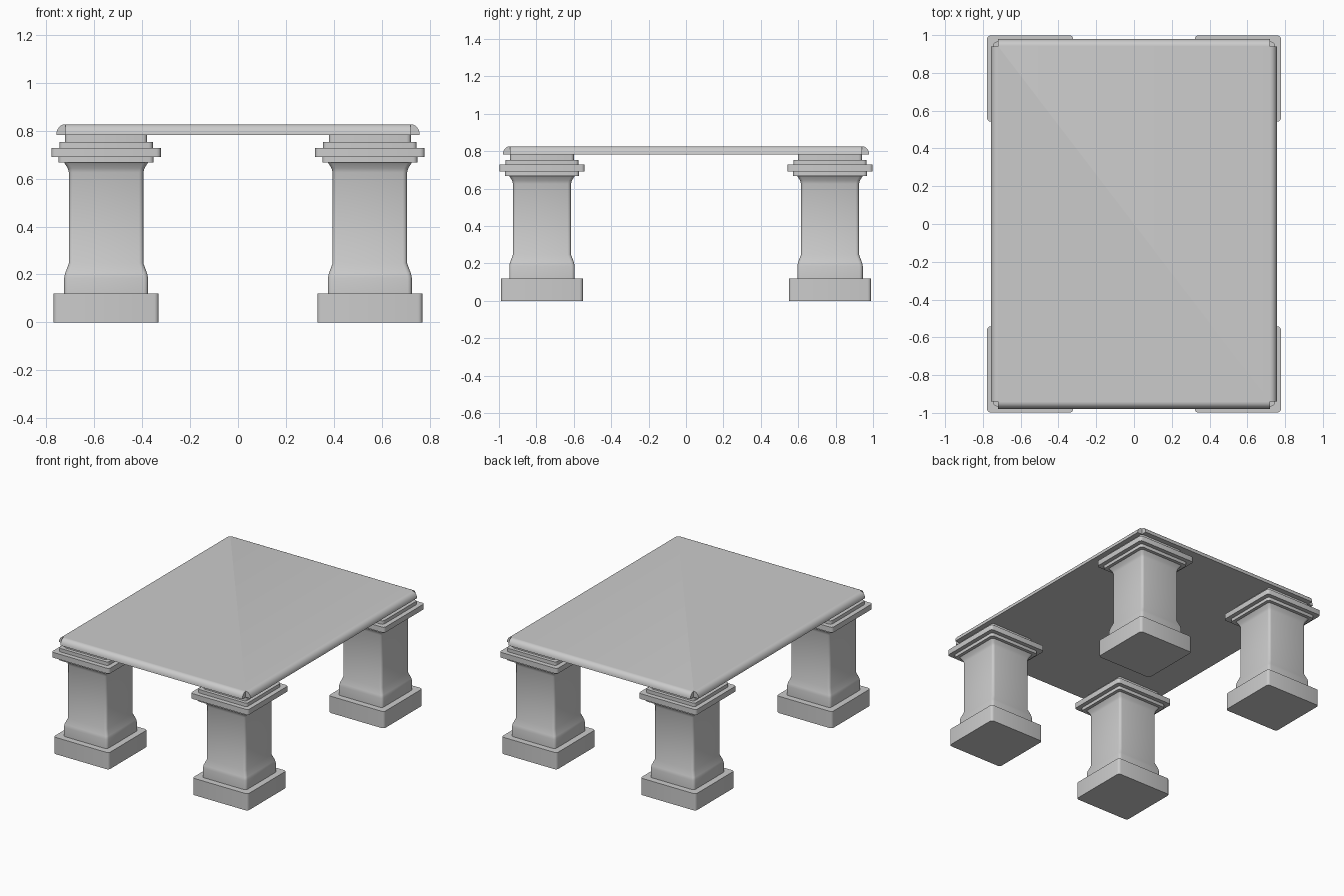
import bpy, bmesh, math

if "Cube" in bpy.data.objects:
    bpy.data.objects.remove(bpy.data.objects["Cube"])


def loft(name, rings, location=(0, 0, 0)):
    """Skin a stack of equal-length outlines and cap both ends."""
    bm = bmesh.new()
    loops = [[bm.verts.new(p) for p in ring] for ring in rings]
    n = len(loops[0])
    for a, b in zip(loops, loops[1:]):
        for i in range(n):
            j = (i + 1) % n
            bm.faces.new((a[i], a[j], b[j], b[i]))
    bm.faces.new(loops[0][::-1])
    bm.faces.new(loops[-1])
    bmesh.ops.recalc_face_normals(bm, faces=bm.faces)
    mesh = bpy.data.meshes.new(name)
    bm.to_mesh(mesh)
    bm.free()
    obj = bpy.data.objects.new(name, mesh)
    obj.location = location
    bpy.context.collection.objects.link(obj)
    bpy.ops.object.select_all(action='DESELECT')
    obj.select_set(True)
    bpy.context.view_layer.objects.active = obj
    bpy.ops.object.shade_smooth_by_angle(angle=math.radians(35))
    return obj


def rounded_square(half, z, r=0.018, seg=3):
    pts = []
    for q, (sx, sy) in enumerate([(1, 1), (-1, 1), (-1, -1), (1, -1)]):
        for i in range(seg + 1):
            a = math.pi / 2 * (q + i / seg)
            pts.append((sx * (half - r) + r * math.cos(a),
                        sy * (half - r) + r * math.sin(a), z))
    return pts


def notched_rectangle(out, z, x=0.72, y=0.941):
    X, Y = x + out, y + out
    return [(X, -y, z), (X, y, z), (x, y, z), (x, Y, z), (-x, Y, z), (-x, y, z),
            (-X, y, z), (-X, -y, z), (-x, -y, z), (-x, -Y, z), (x, -Y, z), (x, -y, z)]


# Pedestal profile: (half width, height) from floor to tabletop
profile = [(0.219, 0), (0.219, 0.12), (0.175, 0.12), (0.175, 0.185),
           (0.171, 0.205), (0.155, 0.247), (0.155, 0.625), (0.160, 0.643),
           (0.175, 0.667), (0.198, 0.667), (0.198, 0.69), (0.228, 0.69),
           (0.228, 0.728), (0.195, 0.728), (0.195, 0.753), (0.171, 0.753),
           (0.171, 0.785)]

# Four pedestal legs
for side, sx in (("left", -1), ("right", 1)):
    for end, sy in (("front", -1), ("back", 1)):
        loft(f"{end}_{side}_leg", [rounded_square(h, z) for h, z in profile],
             (sx * 0.55, sy * 0.77, 0))

# Tabletop with quarter-round edges and notched corners
steps = 6
rings = []
for i in range(steps + 1):
    t = math.pi / 2 * i / steps
    rings.append(notched_rectangle(0.002 + 0.036 * math.cos(t),
                                   0.782 + 0.044 * math.sin(t)))
loft("tabletop", rings)
